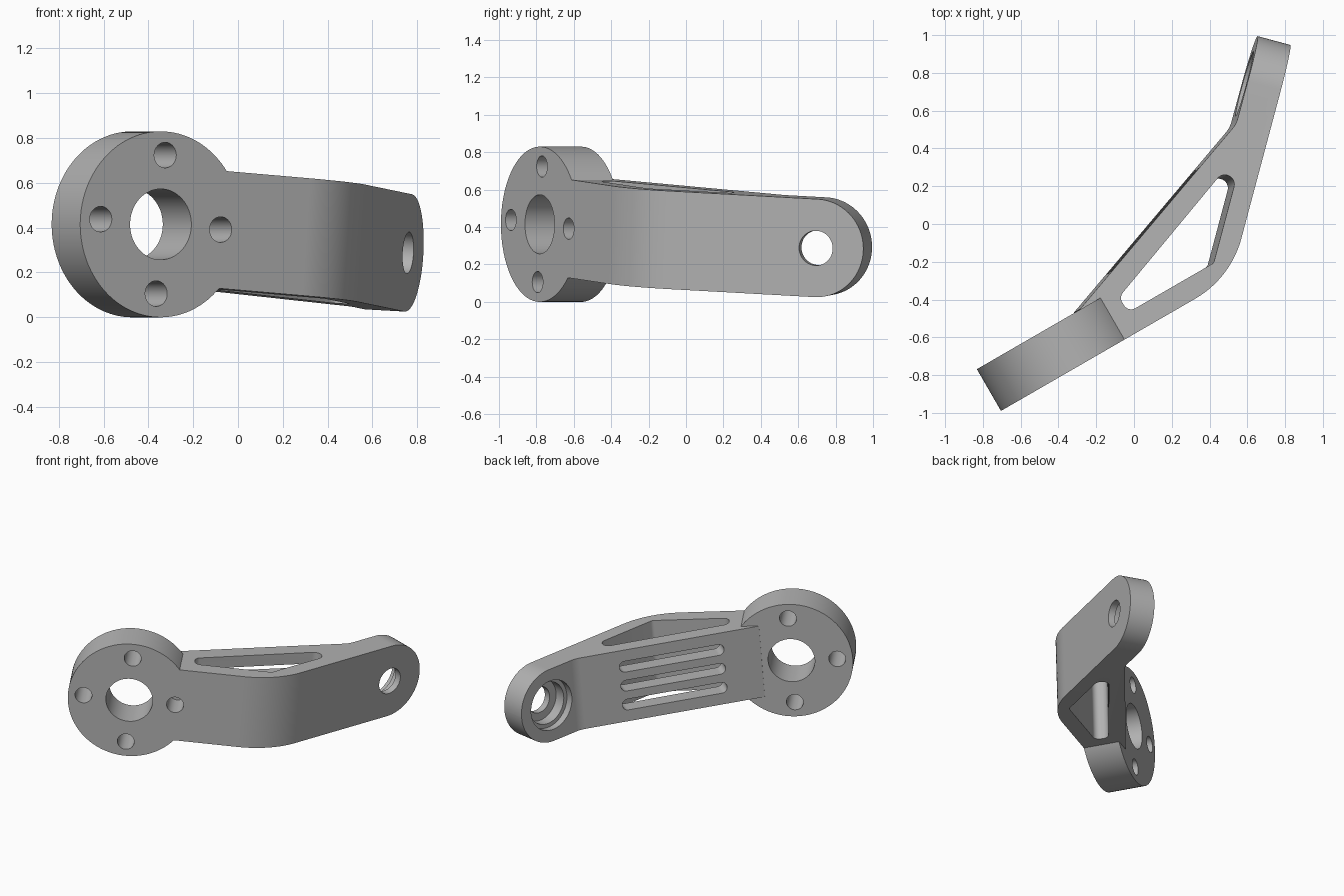
import bpy, bmesh, math
from mathutils import Matrix, Vector

if "Cube" in bpy.data.objects:
    bpy.data.objects.remove(bpy.data.objects["Cube"])

metal = bpy.data.materials.new("grey_metal")
metal.use_nodes = True
GREY = (0.45, 0.45, 0.45, 1)
metal.diffuse_color = GREY
metal.node_tree.nodes["Principled BSDF"].inputs["Base Color"].default_value = GREY

DISC_R, DISC_T = 0.415, 0.255      # flange radius and thickness
HALF = 0.2625                      # half height of the arm
BEND = 0.973                       # where the arm turns by 45 degrees
ARM_T = 0.18                       # thickness of the arm tip
S = math.sqrt(0.5)
BACK = Vector((0, 1, 0))           # axis of the flange


def finish(bm, name):
    bmesh.ops.recalc_face_normals(bm, faces=bm.faces)
    mesh = bpy.data.meshes.new(name)
    bm.to_mesh(mesh)
    bm.free()
    mesh.materials.append(metal)
    obj = bpy.data.objects.new(name, mesh)
    bpy.context.scene.collection.objects.link(obj)
    return obj


def rounded(corners, steps=12):
    """Closed outline from (x, y, radius) corners, radius 0 is sharp."""
    out = []
    for i, (x, y, r) in enumerate(corners):
        p = Vector((x, y))
        a = (Vector(corners[i - 1][:2]) - p).normalized()
        b = (Vector(corners[(i + 1) % len(corners)][:2]) - p).normalized()
        if r == 0:
            out.append(p)
            continue
        half = a.angle(b) / 2
        centre = p + (a + b).normalized() * (r / math.sin(half))
        start = p + a * (r / math.tan(half)) - centre
        end = p + b * (r / math.tan(half)) - centre
        turn = math.pi - 2 * half
        for k in range(steps + 1):
            t = k / steps
            out.append(centre + (start * math.sin((1 - t) * turn)
                                 + end * math.sin(t * turn)) / math.sin(turn))
    return out


def prism(name, outline, low, high, matrix=Matrix()):
    bm = bmesh.new()
    face = bm.faces.new([bm.verts.new((p.x, p.y, low)) for p in outline])
    grown = bmesh.ops.extrude_face_region(bm, geom=[face])
    verts = [g for g in grown["geom"] if isinstance(g, bmesh.types.BMVert)]
    bmesh.ops.translate(bm, verts=verts, vec=(0, 0, high - low))
    bm.transform(matrix)
    return finish(bm, name)


def cylinder(name, start, axis, length, radius, sides=64):
    bm = bmesh.new()
    turn = Vector((0, 0, 1)).rotation_difference(axis).to_matrix().to_4x4()
    middle = Vector(start) + axis * (length / 2)
    bmesh.ops.create_cone(bm, cap_ends=True, segments=sides, radius1=radius,
                          radius2=radius, depth=length,
                          matrix=Matrix.Translation(middle) @ turn)
    return finish(bm, name)


def combine(target, tool, operation):
    mod = target.modifiers.new(operation.lower(), "BOOLEAN")
    mod.operation, mod.solver, mod.object = operation, "EXACT", tool
    bpy.context.view_layer.objects.active = target
    bpy.ops.object.modifier_apply(modifier=mod.name)
    bpy.data.objects.remove(tool)


# Bent arm, thicker in the middle
tip = Vector((BEND + 0.912, 0.912))
inner_tip = tip + Vector((-S, S)) * ARM_T
arm_outline = rounded([(0.2, 0, 0), (BEND, 0, 0.53), (*tip, 0), (*inner_tip, 0),
                       (1.407, 0.692, 0.15), (0.2, 0.258, 0)], 20)
arm = prism("arm", arm_outline, -HALF, HALF)

# Round off the arm tip
bm = bmesh.new()
bm.from_mesh(arm.data)
ends = [e for e in bm.edges
        if all(v.co.x + v.co.y > 2 * tip.y + BEND - 0.01 for v in e.verts)
        and abs(e.verts[0].co.z - e.verts[1].co.z) < 0.01]
bmesh.ops.bevel(bm, geom=ends, offset=HALF - 0.0005, segments=24, profile=0.5,
                affect="EDGES")
bm.to_mesh(arm.data)
bm.free()

# Round flange joined to the arm
bracket = cylinder("bracket", (0, 0, 0), BACK, DISC_T, DISC_R, 128)
combine(bracket, arm, "UNION")

# Rounded triangular pocket through the arm
pocket = rounded([(0.41, 0.115, 0.045), (0.935, 0.115, 0.03),
                  (1.392, 0.572, 0.05), (0.41, 0.209, 0.045)])
cutters = [prism("pocket_cutter", pocket, -1, 1)]

# Flange bore and four bolt holes; the one under the arm is blind
cutters.append(cylinder("bore_cutter", (0, -0.1, 0), BACK, 0.6, 0.158))
for k in range(4):
    a = k * math.pi / 2
    depth = 0.3 if k == 0 else 0.6
    cutters.append(cylinder("bolt_cutter", (0.31 * math.cos(a), -0.1, 0.31 * math.sin(a)),
                            BACK, depth, 0.057, 40))

# Stepped bearing seat in the arm tip
inward = Vector((-S, S, 0))
seat = Vector((tip.x - HALF * S, tip.y - HALF * S, 0))
for depth, radius in ((0.3, 0.093), (0.13, 0.15), (0.05, 0.178)):
    cutters.append(cylinder("seat_cutter", seat + inward * (ARM_T - depth),
                            inward, depth + 0.1, radius))

# Three slots through the back wall, opening into the pocket
slope = math.atan2(0.692 - 0.258, 1.407 - 0.2)
place = (Matrix.Translation((0.8, 0.415, 0)) @ Matrix.Rotation(slope, 4, "Z")
         @ Matrix.Rotation(math.pi / 2, 4, "X"))
for k in (-1, 0, 1):
    z, h, w = k * 0.14, 0.04, 0.365
    slot = rounded([(-w, z - h, h * 0.99), (w, z - h, h * 0.99),
                    (w, z + h, h * 0.99), (-w, z + h, h * 0.99)], 8)
    cutters.append(prism("slot_cutter", slot, -0.12, 0.085, place))

for cutter in cutters:
    combine(bracket, cutter, "DIFFERENCE")

# Set the bracket in place, turned and slightly drooping
bracket.data.transform(Matrix.Translation((-0.345, -0.782, 0.415))
                       @ Matrix.Rotation(math.radians(30), 4, "Z")
                       @ Matrix.Rotation(math.radians(4.3), 4, "Y"))
bpy.ops.object.select_all(action="DESELECT")
bracket.select_set(True)
bpy.context.view_layer.objects.active = bracket
bpy.ops.object.shade_smooth_by_angle(angle=math.radians(20))
